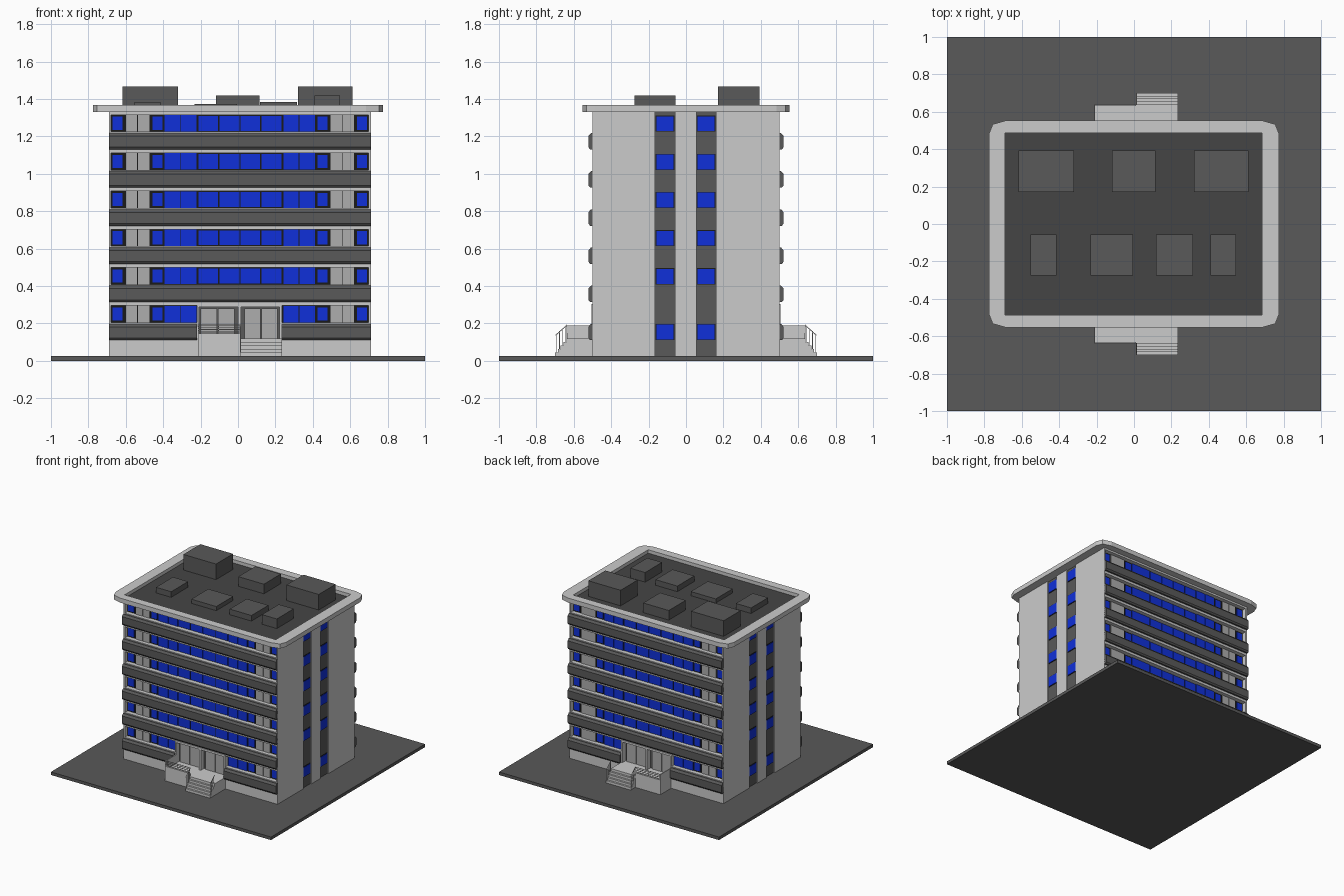
import bpy, bmesh
from mathutils import Matrix, Vector

if "Cube" in bpy.data.objects:
    bpy.data.objects.remove(bpy.data.objects["Cube"])

def mat(name, c):
    m = bpy.data.materials.new(name)
    m.diffuse_color = (*c, 1)
    m.use_nodes = True
    m.node_tree.nodes["Principled BSDF"].inputs["Base Color"].default_value = m.diffuse_color
    return m

BLUE = mat("blue_glass", (0.005, 0.03, 0.7))
BLACK = mat("black_frame", (0.01, 0.01, 0.01))
DARK = mat("dark_grey", (0.10, 0.10, 0.10))
DECK = mat("deck_grey", (0.06, 0.06, 0.06))
PALE = mat("pale_grey", (0.42, 0.42, 0.42))

def finish(name, bm, material=None):
    bmesh.ops.recalc_face_normals(bm, faces=bm.faces)
    me = bpy.data.meshes.new(name)
    bm.to_mesh(me)
    bm.free()
    ob = bpy.data.objects.new(name, me)
    bpy.context.collection.objects.link(ob)
    if material:
        me.materials.append(material)
    return ob

def boxes(name, items, material=None):
    """items: (x0, x1, y0, y1, z0, z1)"""
    bm = bmesh.new()
    for x0, x1, y0, y1, z0, z1 in items:
        m = Matrix.Translation(((x0+x1)/2, (y0+y1)/2, (z0+z1)/2)) @ Matrix.Diagonal(
            (abs(x1-x0), abs(y1-y0), abs(z1-z0), 1))
        bmesh.ops.create_cube(bm, size=1, matrix=m)
    return finish(name, bm, material)

def prism(bm, pts, offset):
    f = bm.faces.new([bm.verts.new(p) for p in pts])
    r = bmesh.ops.extrude_face_region(bm, geom=[f])
    bmesh.ops.translate(bm, vec=Vector(offset),
                        verts=[v for v in r["geom"] if isinstance(v, bmesh.types.BMVert)])

XL, XR, CX = -0.69, 0.71, 0.01
G, TOP, STEP = 0.025, 1.33, 0.204
EL, ER = -0.22, 0.235                       # entrance extent in x
rows = [0.205 + STEP*i for i in range(6)]   # window sills
WH = 0.09

# ground slab and inner core
boxes("ground_slab", [(-1, 1, -1, 1, 0, G)], DARK)
boxes("core", [(XL+.01, XR-.01, -.46, .46, G, TOP)], DARK)

# end walls, split by two recessed window strips
walls = []
for x0, x1 in ((XL, XL+.012), (XR-.012, XR)):
    walls += [(x0, x1, a, b, G, TOP) for a, b in ((-.5, -.165), (-.06, .055), (.16, .5))]
boxes("end_walls", walls)

# end wall windows
glass, frames = [], []
for z in [0.115] + [r + .003 for r in rows[1:]]:
    for y in (-.1125, .1075):
        for x, s in ((XL+.01, -1), (XR-.01, 1)):
            frames.append((x, x+s*.003, y-.05, y+.05, z-.003, z+.083))
            glass.append((x, x+s*.006, y-.046, y+.046, z, z+.079))
boxes("end_window_frames", frames, BLACK)
boxes("end_window_glass", glass, BLUE)

# half of the window layout, measured from the facade centre: start, end, margin, pale?
half = [(.003, .108, .005, 0), (.116, .222, .005, 0), (.232, .314, .001, 0), (.318, .402, .001, 0),
        (.415, .468, .010, 0), (.484, .545, 0, 1), (.549, .610, 0, 1), (.627, .680, .010, 0)]

for s, side in ((-1, "front"), (1, "back")):
    # floor slabs between window rows
    slabs = [(XL+.005, XR-.005, s*.45, s*.5, r+WH, (rows[i+1] if i < 5 else TOP))
             for i, r in enumerate(rows)]
    slabs += [(XL+.005, EL, s*.45, s*.5, G, rows[0]), (ER, XR-.005, s*.45, s*.5, G, rows[0]),
              (EL, ER, s*.45, s*.5, G, .12)]
    boxes(side + "_floor_slabs", slabs)

    # chamfered parapet bands
    bm = bmesh.new()
    for i, r in enumerate(rows):
        z = r - .095
        prof = [(.495, z), (.513, z), (.522, z+.012), (.522, z+.072), (.508, z+.088), (.495, z+.088)]
        for a, b in ([(XL, EL), (ER, XR)] if i == 0 else [(XL, XR)]):
            prism(bm, [(a, s*y, h) for y, h in prof], (b-a, 0, 0))
    finish(side + "_parapet_bands", bm, DARK)

    # windows
    blue, pale, back = [], [], []
    for i, z in enumerate(rows):
        spans = [(XL+.012, EL), (ER, XR-.012)] if i == 0 else [(XL+.012, XR-.012)]
        back += [(a, b, s*.455, s*.464, z, z+WH) for a, b in spans]
        for a, b, m, p in half:
            if i == 0 and a < .2:
                continue
            for k in (-1, 1):
                (pale if p else blue).append((CX+k*a, CX+k*b, s*.46, s*.47, z+m, z+WH-m))
    boxes(side + "_window_frames", back, BLACK)
    boxes(side + "_window_glass", blue, BLUE)
    boxes(side + "_pale_panels", pale, PALE)

    # entrance surround and double doors
    boxes(side + "_entrance_surround",
          [(EL, EL+.012, s*.45, s*.505, .12, .30), (ER-.012, ER, s*.45, s*.505, .12, .30),
           (0, .015, s*.45, s*.505, .12, .30), (EL, ER, s*.45, s*.505, .288, .305)])
    boxes(side + "_doors", [(a, b, s*.455, s*.47, .12, .28) for a, b in
          ((-.2, -.113), (-.107, -.02), (.035, .12), (.126, .212))], PALE)

    # porch platform, parapet and steps
    porch = [(EL+.005, ER, s*.49, s*.64, G, .12),
             (EL+.005, .01, s*.63, s*.64, G, .145),
             (EL+.005, EL+.012, s*.5, s*.64, G, .19)]
    porch += [(.012, ER, s*.63, s*y, G, z) for y, z in
              ((.655, .10), (.67, .082), (.685, .063), (.70, .045))]
    boxes(side + "_porch_and_steps", porch)

    # porch railing bars and stair handrails
    rail = [(EL+.01, .01, s*.637, s*.640, z, z+.004) for z in (.152, .165, .178, .189)]
    rail += [(x, x+.003, s*.637, s*.640, .12, .193) for x in (-.213, -.105, .008)]
    ys = (.645, .66, .675, .692)
    for x in (.012, ER-.003):
        rail += [(x, x+.003, s*y, s*(y+.003), G, .19-(y-.64)*.9) for y in ys]
    boxes(side + "_railing", rail)
    bm = bmesh.new()
    for x in (.012, ER-.003):
        prism(bm, [(x, s*.637, .193), (x, s*.697, .140), (x, s*.697, .134), (x, s*.637, .187)],
              (.003, 0, 0))
    finish(side + "_handrails", bm)

# roof rim: rounded plate ring with a sunken deck
def ring_pts(X, Y, z):
    q = [(X, Y-.07), (X-.02, Y-.02), (X-.09, Y)]
    pts = q + [(-x, y) for x, y in q[::-1]]
    pts += [(-x, -y) for x, y in pts]
    return [(x, y, z) for x, y in pts]

bm = bmesh.new()
prism(bm, ring_pts(.775, .553, TOP), (0, 0, .037))
rim = finish("roof_rim", bm)
cut = boxes("roof_cutter", [(-.69, .685, -.487, .487, TOP+.007, 1.5)])
cut.hide_render = True
cut.hide_viewport = True
mod = rim.modifiers.new("recess", "BOOLEAN")
mod.operation, mod.solver, mod.object = "DIFFERENCE", "EXACT", cut
boxes("roof_deck", [(-.69, .685, -.487, .487, TOP+.004, TOP+.009)], DECK)

# rooftop plant boxes
boxes("roof_units",
      [(a, b, .172, .392, TOP, h) for a, b, h in
       ((-.617, -.32, 1.467), (-.118, .115, 1.418), (.32, .613, 1.467))] +
      [(a, b, -.275, -.055, TOP, h) for a, b, h in
       ((-.553, -.415, 1.385), (-.232, -.005, 1.373), (.117, .315, 1.385), (.41, .545, 1.418))], DARK)
